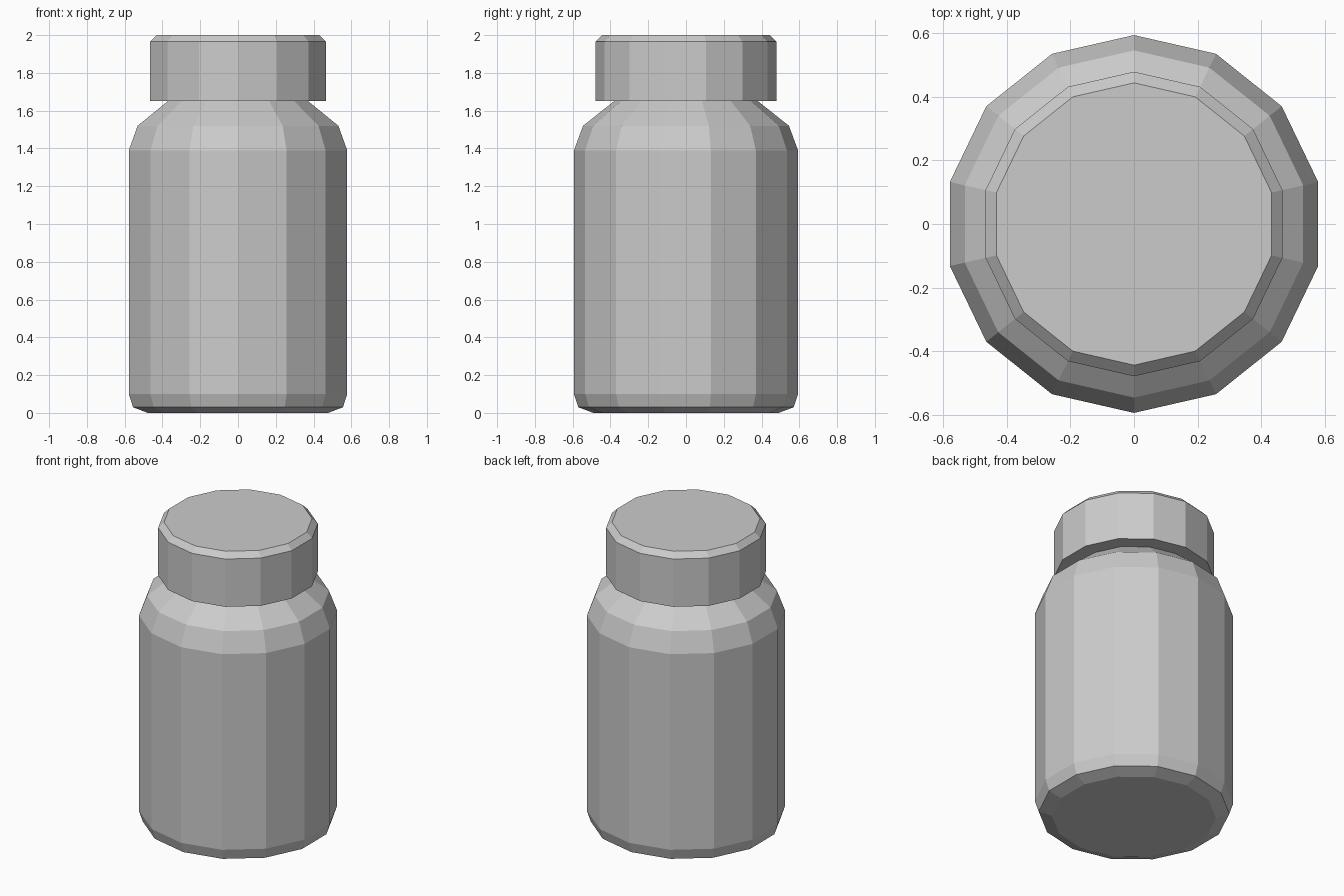
import bpy, bmesh
from math import sin, cos, tau

if "Cube" in bpy.data.objects:
    bpy.data.objects.remove(bpy.data.objects["Cube"])

SIDES = 14


def lathe(name, profile):
    """Closed solid turned from (radius, z) points, bottom to top."""
    bm = bmesh.new()
    rings = [[bm.verts.new((r * sin(tau * i / SIDES), r * cos(tau * i / SIDES), z))
              for i in range(SIDES)] for r, z in profile]
    for low, high in zip(rings, rings[1:]):
        for i in range(SIDES):
            j = (i + 1) % SIDES
            bm.faces.new((low[i], low[j], high[j], high[i]))
    bm.faces.new(rings[0])
    bm.faces.new(rings[-1])
    bmesh.ops.recalc_face_normals(bm, faces=bm.faces)
    mesh = bpy.data.meshes.new(name)
    bm.to_mesh(mesh)
    bm.free()
    obj = bpy.data.objects.new(name, mesh)
    bpy.context.collection.objects.link(obj)
    return obj


# Bottle body: chamfered base, straight wall, two-step shoulder, neck into the lid
lathe("bottle_body", [(0.49, 0), (0.57, 0.03), (0.593, 0.10), (0.593, 1.39),
                      (0.545, 1.52), (0.375, 1.655), (0.375, 1.70)])

# Lid with a chamfered top edge
lathe("lid", [(0.478, 1.65), (0.478, 1.965), (0.443, 2.0)])
